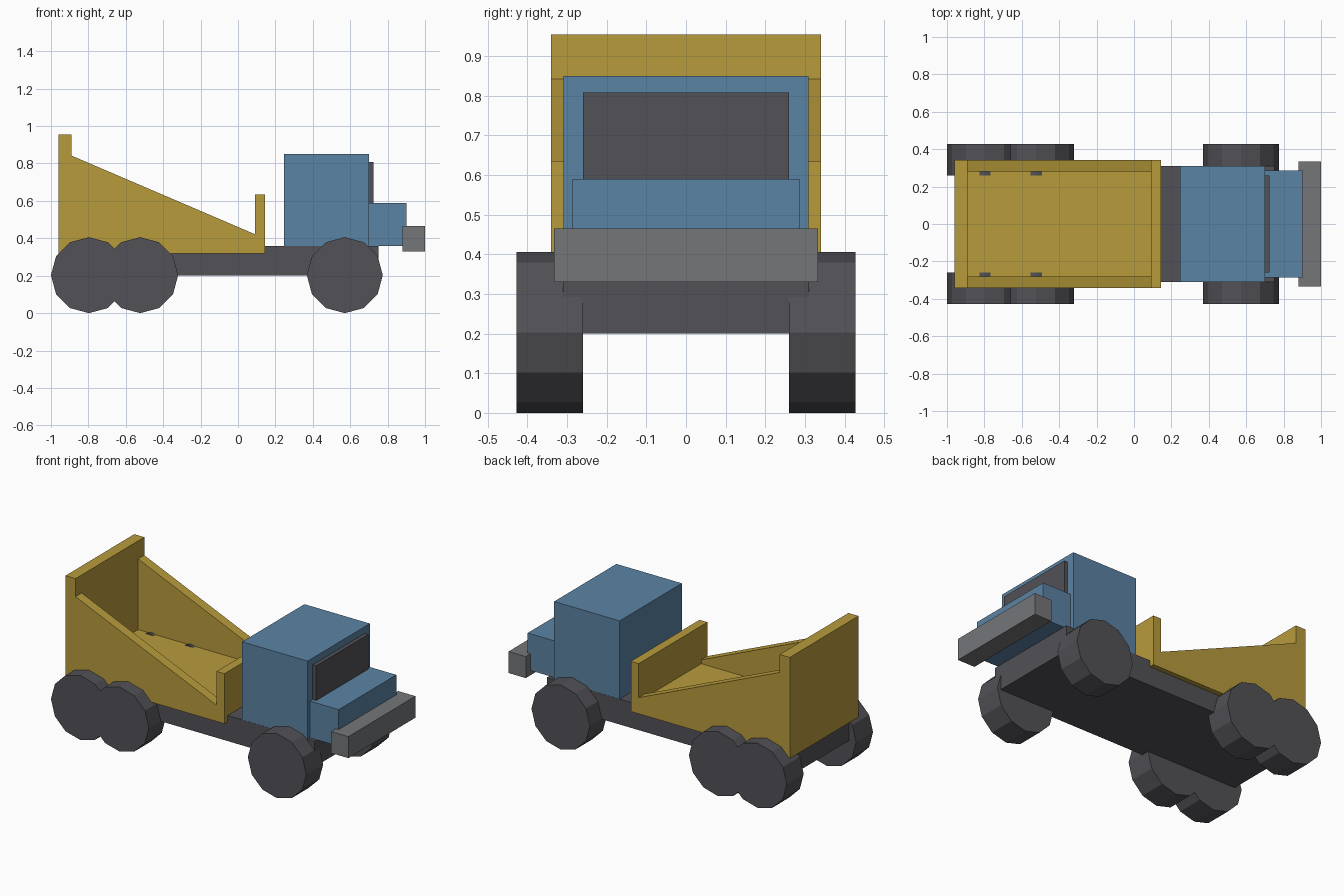
import bpy
import bmesh
from math import radians
from mathutils import Matrix, Vector

default = bpy.data.objects.get("Cube")
if default:
    bpy.data.objects.remove(default, do_unlink=True)


def material(name, rgb):
    mat = bpy.data.materials.new(name)
    mat.use_nodes = True
    colour = (*rgb, 1)
    mat.diffuse_color = colour
    mat.node_tree.nodes["Principled BSDF"].inputs["Base Color"].default_value = colour
    return mat


BLUE = material("cab blue", (0.105, 0.227, 0.366))
GOLD = material("bed gold", (0.479, 0.328, 0.045))
DARK = material("dark grey", (0.084, 0.082, 0.093))
GREY = material("bumper grey", (0.178, 0.181, 0.191))


def finish(name, bm, mat):
    bmesh.ops.recalc_face_normals(bm, faces=bm.faces)
    mesh = bpy.data.meshes.new(name)
    bm.to_mesh(mesh)
    bm.free()
    mesh.materials.append(mat)
    obj = bpy.data.objects.new(name, mesh)
    bpy.context.collection.objects.link(obj)
    return obj


def box(name, mat, x, half_y, z):
    """Box centred on y = 0, from x and z ranges."""
    bm = bmesh.new()
    bmesh.ops.create_cube(bm, size=1)
    bm.transform(Matrix.Translation((sum(x) / 2, 0, sum(z) / 2))
                 @ Matrix.Diagonal((x[1] - x[0], 2 * half_y, z[1] - z[0], 1)))
    return finish(name, bm, mat)


def side_panel(name, mat, profile, y0, y1):
    """Profile in x and z, extruded from y0 to y1."""
    bm = bmesh.new()
    face = bm.faces.new([bm.verts.new((x, y0, z)) for x, z in profile])
    extruded = bmesh.ops.extrude_face_region(bm, geom=[face])["geom"]
    verts = [v for v in extruded if isinstance(v, bmesh.types.BMVert)]
    bmesh.ops.translate(bm, verts=verts, vec=Vector((0, y1 - y0, 0)))
    return finish(name, bm, mat)


def wheel(name, x, y):
    """Twelve-sided wheel lying along y."""
    radius = 0.203
    bm = bmesh.new()
    bmesh.ops.create_cone(bm, cap_ends=True, segments=12,
                          radius1=radius, radius2=radius, depth=0.168)
    bm.transform(Matrix.Translation((x, y, radius))
                 @ Matrix.Rotation(radians(90), 4, "X"))
    return finish(name, bm, DARK)


# Chassis, cab and nose
box("chassis", DARK, (-0.95, 0.75), 0.31, (0.2, 0.36))
box("cab", BLUE, (0.245, 0.70), 0.309, (0.36, 0.85))
box("hood", BLUE, (0.70, 0.90), 0.286, (0.36, 0.59))
box("windscreen", DARK, (0.70, 0.725), 0.26, (0.58, 0.808))
box("bumper", GREY, (0.88, 1.0), 0.333, (0.33, 0.465))

# Dump bed
rear, rear_in, front_in, front = -0.96, -0.89, 0.09, 0.145
floor, wall_in, wall_out = 0.32, 0.28, 0.341
box("bed_floor", GOLD, (rear_in, front_in), wall_in, (floor, 0.398))
box("bed_tailboard", GOLD, (rear, rear_in), wall_out, (floor, 0.955))
box("bed_headboard", GOLD, (front_in, front), wall_out, (floor, 0.635))
slope = [(rear_in, floor), (front_in, floor), (front_in, 0.422), (rear_in, 0.842)]

# Mirrored sides and wheels
for side, s in (("left", 1), ("right", -1)):
    side_panel("bed_side_" + side, GOLD, slope, s * wall_in, s * wall_out)
    for axle, x in (("front", 0.571), ("middle", -0.523), ("rear", -0.797)):
        wheel(f"{axle}_wheel_{side}", x, s * 0.344)
